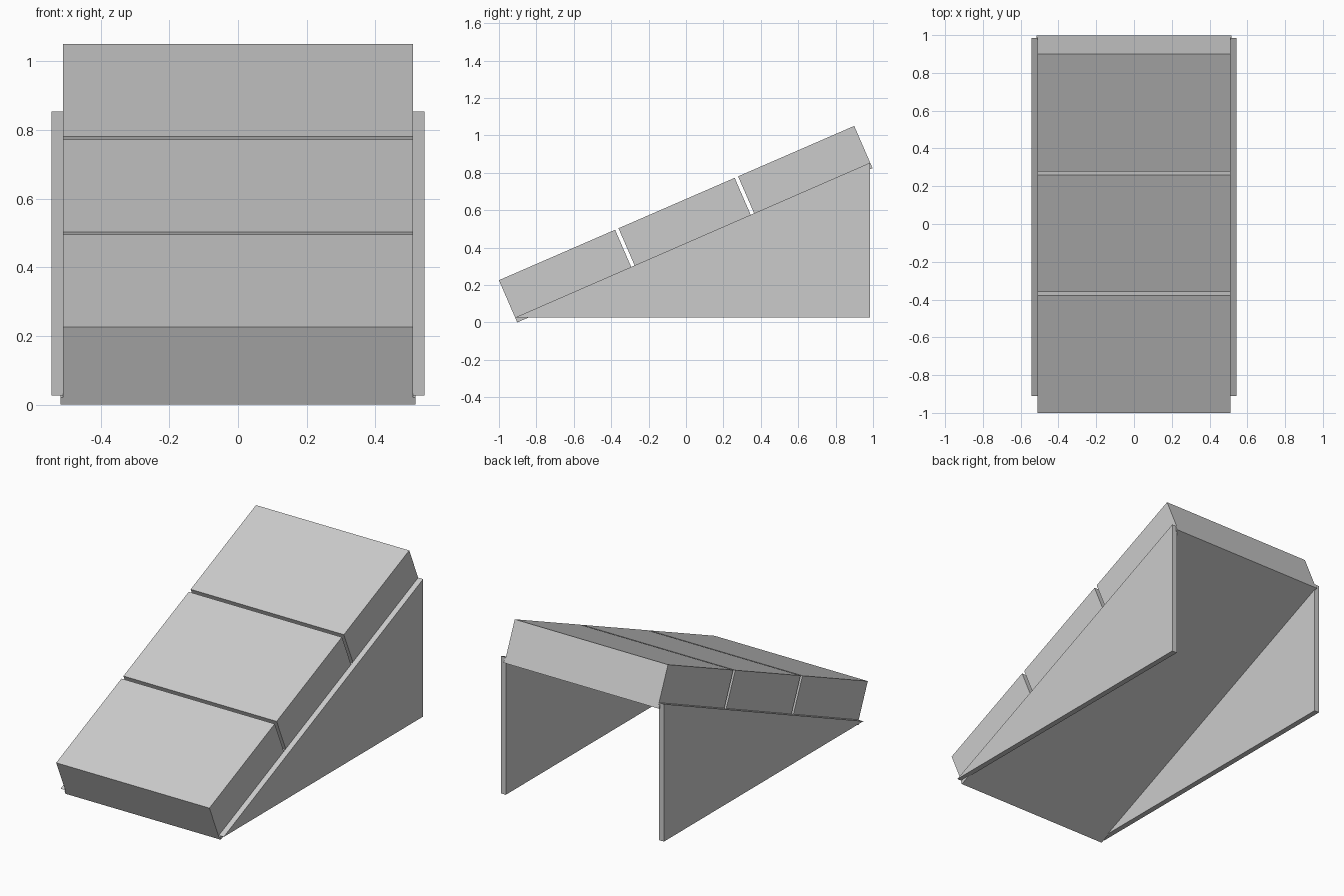
import bpy
from math import atan2, cos, sin
from mathutils import Vector

default = bpy.data.objects.get("Cube")
if default:
    bpy.data.objects.remove(default, do_unlink=True)

grey = bpy.data.materials.new("plain_grey")
grey.use_nodes = True
grey.diffuse_color = (0.6, 0.6, 0.6, 1)
grey.node_tree.nodes["Principled BSDF"].inputs["Base Color"].default_value = grey.diffuse_color


def extrude_profile(name, profile, x0, x1):
    """Prism from a (y, z) outline, spanning x0 to x1."""
    n = len(profile)
    verts = [(x, y, z) for x in (x0, x1) for y, z in profile]
    faces = [tuple(reversed(range(n))), tuple(range(n, 2 * n))]
    faces += [(i, (i + 1) % n, n + (i + 1) % n, n + i) for i in range(n)]
    mesh = bpy.data.meshes.new(name)
    mesh.from_pydata(verts, [], faces)
    mesh.materials.append(grey)
    obj = bpy.data.objects.new(name, mesh)
    bpy.context.collection.objects.link(obj)
    return obj


# Slope frame: origin at the low front edge of the cushion undersides
angle = atan2(0.825, 1.9)
along = Vector((cos(angle), sin(angle)))
normal = Vector((-sin(angle), cos(angle)))
origin = Vector((-0.911, 0.02))
total, gap, thick, board = 2.071, 0.02, 0.224, 0.022


def sloped_slab(name, start, end, low, high, half_width):
    outline = [origin + along * a + normal * h
               for a, h in ((start, low), (end, low), (end, high), (start, high))]
    return extrude_profile(name, outline, -half_width, half_width)


# Three equal cushions separated by narrow gaps
length = (total - 2 * gap) / 3
for i, label in enumerate(("lower", "middle", "upper")):
    start = i * (length + gap)
    sloped_slab(label + "_cushion", start, start + length, 0, thick, 0.51)

# Thin board under the cushions, let into the side panels
sloped_slab("base_board", 0, total, -board, 0, 0.517)

# Triangular side panels
panel = [(-0.911, 0.027), (0.985, 0.027), (0.985, 0.854)]
extrude_profile("left_side_panel", panel, 0.51, 0.543)
extrude_profile("right_side_panel", panel, -0.543, -0.51)
